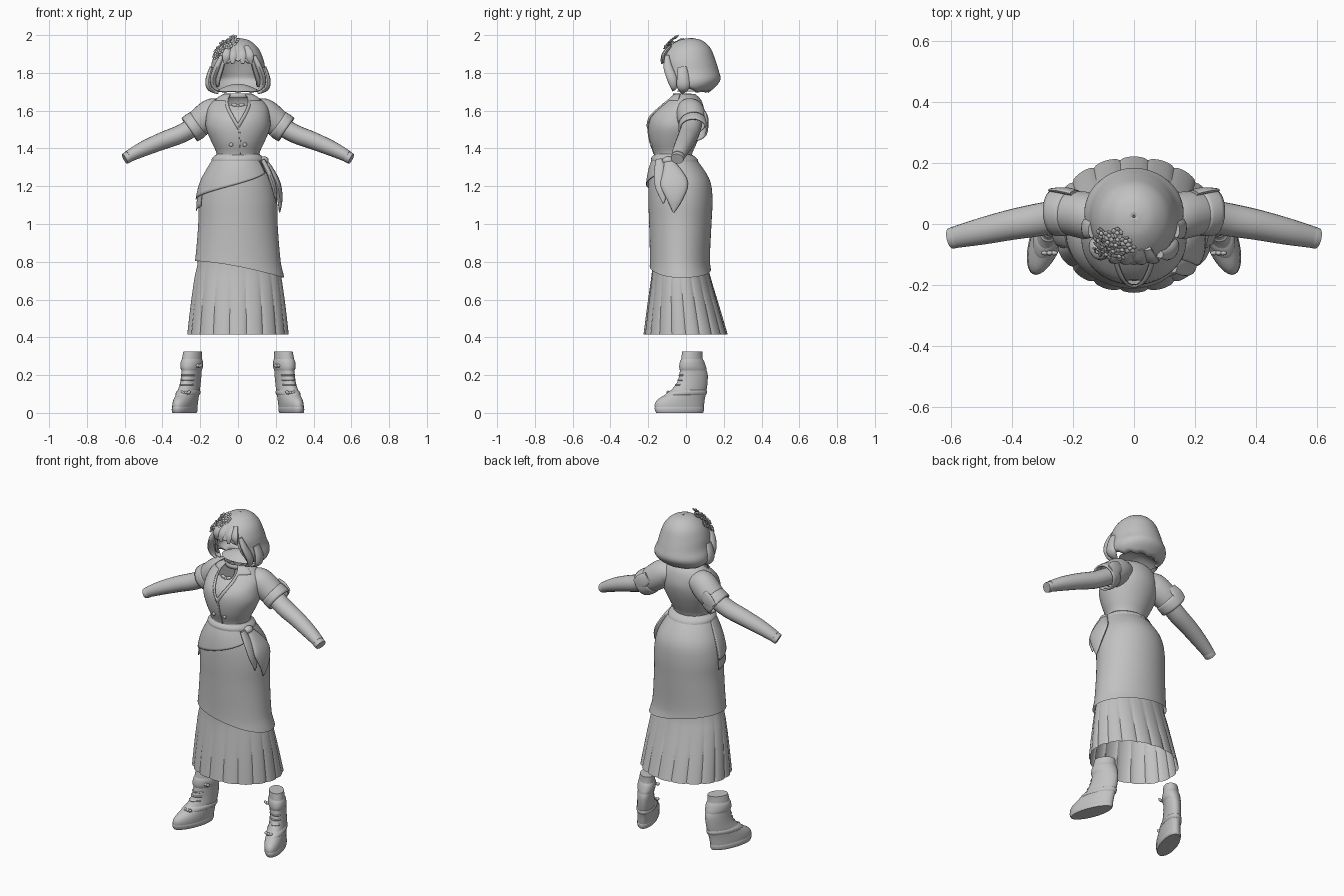
import bpy, bmesh, math, random
from mathutils import Vector, Matrix

if "Cube" in bpy.data.objects:
    bpy.data.objects.remove(bpy.data.objects["Cube"])

random.seed(4)
PI = math.pi
FRONT = 1.5 * PI
mat = bpy.data.materials.new("plain grey")
mat.diffuse_color = (0.54, 0.54, 0.54, 1)
mat.use_nodes = True
mat.node_tree.nodes["Principled BSDF"].inputs["Base Color"].default_value = mat.diffuse_color


def finish(name, bm, solid=0, mirror=False, angle=40):
    bmesh.ops.recalc_face_normals(bm, faces=bm.faces)
    me = bpy.data.meshes.new(name)
    bm.to_mesh(me)
    bm.free()
    me.materials.append(mat)
    me.shade_smooth()
    me.set_sharp_from_angle(angle=math.radians(angle))
    ob = bpy.data.objects.new(name, me)
    bpy.context.collection.objects.link(ob)
    if solid:
        m = ob.modifiers.new("thickness", 'SOLIDIFY')
        m.thickness, m.offset = solid, -1
    if mirror:
        ob.modifiers.new("mirror", 'MIRROR')
    return ob


def sheet(name, f, nu, nv, closed=True, caps=(False, False), **kw):
    """Surface f(u, v) with u around and v along."""
    bm = bmesh.new()
    n = nu if closed else nu + 1
    rows = [[bm.verts.new(f(i / nu, j / nv)) for i in range(n)] for j in range(nv + 1)]
    for a, b in zip(rows, rows[1:]):
        for i in range(nu):
            k = (i + 1) % n
            bm.faces.new((a[i], a[k], b[k], b[i]))
    for use, row in zip(caps, (rows[0], rows[-1])):
        if use:
            bm.faces.new(row)
    return finish(name, bm, **kw)


def spline(rows, t):
    """Smooth value through evenly indexed rows."""
    n = len(rows) - 1
    i = min(int(t * n), n - 1)
    s = t * n - i
    p = [Vector(rows[max(0, min(n, i + k))]) for k in (-1, 0, 1, 2)]
    return p[1] + 0.5 * s * (p[2] - p[0] + s * (2 * p[0] - 5 * p[1] + 4 * p[2] - p[3]
                             + s * (3 * (p[1] - p[2]) + p[3] - p[0])))


def around(table, z, th, off=0.0):
    """Point on an oval body given by rows (z, half width, front y, back y)."""
    for a, b in zip(table, table[1:]):
        if (a[0] - z) * (b[0] - z) <= 0:
            break
    s = max(0, min(1, (z - a[0]) / (b[0] - a[0])))
    hw, yf, yb = (a[k] + s * (b[k] - a[k]) for k in (1, 2, 3))
    return Vector(((hw + off) * math.cos(th),
                   (yf + yb) / 2 + ((yb - yf) / 2 + off) * math.sin(th), z))


def dense(rows, n=40):
    return [tuple(spline(rows, i / n)) for i in range(n + 1)]


def tube(name, pts, side=(0, 1, 0), nu=20, nv=16, caps=(True, True), **kw):
    """Tube along (x, y, z, radius along side, other radius)."""
    def f(u, v):
        p = spline(pts, v)
        t = Vector(spline(pts, min(1, v + .02))[:3]) - Vector(spline(pts, max(0, v - .02))[:3])
        t.normalize()
        n1 = Vector(side) - t * t.dot(Vector(side))
        n1.normalize()
        return (Vector(p[:3]) + n1 * p[3] * math.cos(2 * PI * u)
                + t.cross(n1) * p[4] * math.sin(2 * PI * u))
    return sheet(name, f, nu, nv, caps=caps, **kw)


def blobs(name, items, **kw):
    """Group of small ellipsoids (centre, scale, rotation matrix)."""
    bm = bmesh.new()
    for c, s, r in items:
        m = Matrix.Translation(c) @ r.to_4x4() @ Matrix.Diagonal((*s, 1))
        bmesh.ops.create_icosphere(bm, subdivisions=2, radius=1, matrix=m)
    return finish(name, bm, **kw)


# Skirt: panelled lower skirt, wrapped overskirt, diagonal hip wrap
SKIRT = dense([(1.37, .113, -.165, .025), (1.30, .152, -.187, .085), (1.22, .188, -.196, .128),
               (1.12, .204, -.196, .137), (1.0, .205, -.190, .13), (.8, .218, -.182, .118),
               (.72, .234, -.187, .133), (.57, .253, -.205, .175), (.415, .268, -.222, .218)])


def pleats(u, v):
    z = .86 + v * (.415 - .86)
    return around(SKIRT, z, 2 * PI * u, -.006 + .009 * v * abs(math.sin(9 * 2 * PI * u)) ** .5)


sheet("pleated_skirt", pleats, 144, 10, angle=25)


def overskirt(u, v):
    th = 2 * PI * u
    hem = .76 - .045 * math.cos(th) + .015 * max(0, math.cos(th - FRONT)) ** 2
    return around(SKIRT, 1.37 + v * (hem - 1.37), th, .002 + .008 * v * v)


sheet("overskirt", overskirt, 64, 24)


def hip_wrap(drop, off):
    def f(u, v):
        th = PI * (.96 + .84 * u)
        hem = 1.13 - drop + .14 * u ** 1.2
        return around(SKIRT, 1.36 + v * (hem - 1.36), th, .005 + v * (off + .01 * (1 - u)))
    return f


sheet("hip_wrap_outer", hip_wrap(0, .007), 32, 12, closed=False, solid=.004)
inner_wrap = hip_wrap(.06, .002)
sheet("hip_wrap_inner", lambda u, v: inner_wrap(u * .22, v), 10, 12, closed=False, solid=.003)

# Belt and hanging sash
sheet("belt", lambda u, v: around(SKIRT, 1.365 - .035 * v, 2 * PI * u,
                                  .005 + .007 * math.sin(PI * v)), 48, 5)
tube("sash_tail_long", [(.14, -.095, 1.34, .02, .012), (.175, -.075, 1.28, .05, .018),
                        (.207, -.062, 1.21, .073, .02), (.222, -.06, 1.13, .042, .014),
                        (.22, -.066, 1.06, .003, .003)], nv=12)
tube("sash_tail_short", [(.13, -.14, 1.34, .02, .012), (.165, -.135, 1.27, .035, .014),
                         (.192, -.125, 1.19, .036, .013), (.203, -.12, 1.11, .003, .003)], nv=10)
blobs("sash_knot", [(Vector((.138, -.095, 1.335)), (.025, .033, .024), Matrix.Identity(3))])

# Blouse with open V neck
BODICE = dense([(1.35, .114, -.165, .028), (1.38, .115, -.172, .035), (1.44, .143, -.192, .062),
                (1.51, .17, -.2, .088), (1.57, .168, -.188, .1), (1.625, .155, -.135, .092),
                (1.665, .115, -.09, .075), (1.69, .07, -.062, .045)])


def neckline(th):
    return min(1.688, 1.53 + .3 * abs(th - FRONT))


def turn(u):
    return PI / 2 + 2 * PI * u


sheet("blouse", lambda u, v: around(BODICE, 1.35 + v * (neckline(turn(u)) - 1.35), turn(u)), 72, 22)


def lapel(u, v):
    th = FRONT + (u - .5) * 2.4
    return around(BODICE, neckline(th) + .003 - .036 * v, th,
                  .003 + .006 * math.sin(PI * min(1, v + .15)))


sheet("collar", lapel, 48, 5, closed=False, solid=.006)
sheet("blouse_front_overlap", lambda u, v: around(
    BODICE, 1.37 + .16 * v, FRONT + .12 - .10 * v + .05 * (u - .5), .004), 3, 10,
    closed=False, solid=.004)
blobs("blouse_buttons", [(around(BODICE, 1.42, FRONT + d, .003), (.011, .007, .011),
                          Matrix.Identity(3)) for d in (-.27, .27)])

# Inner top visible in the V neck
sheet("inner_top", lambda u, v: around(BODICE, 1.5 + .13 * v, FRONT + (u - .5) * 1.3, -.014),
      16, 6, closed=False)

# Choker with small bow and pendant
sheet("choker", lambda u, v: Vector((.063 * math.cos(2 * PI * u),
                                     -.02 + .05 * math.sin(2 * PI * u), 1.666 + .026 * v)),
      32, 2, solid=.008)
blobs("neck_bow", [(Vector((x, -.116, z)), s, Matrix.Rotation(r, 3, 'Y')) for x, z, s, r in
                   ((-.018, 1.63, (.018, .009, .011), .3), (.018, 1.63, (.018, .009, .011), -.3),
                    (0, 1.624, (.01, .011, .01), 0), (-.01, 1.602, (.007, .006, .02), .3),
                    (.01, 1.604, (.007, .006, .018), -.3))])

# Arms, sleeves and cuffs
tube("arm", [(.2, .035, 1.535, .052, .05), (.3, .016, 1.478, .054, .049), (.4, -.002, 1.44, .05, .046),
             (.5, -.024, 1.398, .044, .04), (.58, -.042, 1.358, .036, .031)], mirror=True)
tube("wrist_band", [(.565, -.039, 1.364, .033, .028), (.583, -.043, 1.354, .036, .031),
                    (.6, -.047, 1.345, .034, .029)], nv=4, mirror=True)
tube("sleeve", [(.085, .015, 1.6, .066, .06), (.13, .022, 1.59, .076, .077), (.18, .032, 1.555, .076, .077),
                (.235, .037, 1.512, .068, .068)], caps=(True, False), nu=28, mirror=True)
tube("sleeve_cuff", [(.208, .037, 1.533, .075, .074), (.232, .039, 1.516, .079, .077),
                     (.257, .038, 1.499, .078, .074)], caps=(False, False), nu=28, nv=4,
     solid=.01, mirror=True)
tube("sleeve_back_flap", [(.19, .1, 1.575, .01, .03), (.225, .109, 1.545, .011, .04),
                          (.262, .111, 1.515, .007, .03)], nv=6, mirror=True)

# Bobbed hair: hollow shell with an open face
HAIR = dense([(1.985, .004, .02, .028), (1.972, .06, -.04, .085), (1.93, .108, -.1, .13),
              (1.87, .135, -.132, .155), (1.81, .147, -.13, .174), (1.765, .162, -.11, .183),
              (1.725, .155, -.085, .155), (1.69, .112, -.05, .112)])


def hair(u, v):
    th = turn(u)
    d = abs(th - FRONT)
    k = max(0, min(1, (d - .54) / .16))
    fringe = 1.848 + .022 * abs(math.sin(d * 6 + .6))
    low = 1.722 - .028 * max(0, min(1, (d - 1.2) / .6)) + .006 * abs(math.sin(d * 5))
    hem = fringe + k * (low - fringe)
    return around(HAIR, 1.985 + (hem - 1.985) * v ** 1.5, th)


sheet("hair_bob", hair, 112, 26, solid=.012, angle=50)
# Underside closing the bottom of the hair
sheet("hair_underside", lambda u, v: Vector((.122 * (1 - v) * math.cos(2 * PI * u),
                                             .036 + .085 * (1 - v) * math.sin(2 * PI * u),
                                             1.702 + .04 * math.sin(v * PI / 2))), 32, 6)
tube("side_lock", [(.085, -.1, 1.89, .012, .012), (.112, -.095, 1.83, .024, .016),
                   (.132, -.075, 1.77, .026, .016), (.125, -.065, 1.725, .018, .013),
                   (.1, -.07, 1.705, .003, .003)], nu=12, mirror=True)
tube("hair_flip", [(.138, -.02, 1.83, .025, .012), (.155, -.015, 1.765, .034, .017),
                   (.148, -.015, 1.72, .032, .016), (.105, -.02, 1.692, .006, .006)], nu=12, mirror=True)
for i, x in enumerate((-.06, -.025, .022, .06)):
    tube(f"fringe_strand_{i + 1}", [(x * .7, -.08, 1.94, .008, .015), (x, -.118, 1.895, .012, .024),
                                    (x * 1.15, -.138 + abs(x) * .4, 1.848, .004, .008)], nu=10, nv=8)

# Flower cluster on the side of the head
petals, leaves = [], []
for k in range(15):
    a, r = k * 2.4, math.sqrt((k + .5) / 15)
    x, y = -.066 + .058 * r * math.cos(a), -.045 + .045 * r * math.sin(a)
    z = 1.93 + .75 * (x + .066) + .5 * (y + .045) + random.uniform(-.004, .018)
    base = Vector((x, y - .018, z))
    out = (base - Vector((0, .03, 1.84))).normalized()
    base += out * .004
    q = out.to_track_quat('Z', 'Y').to_matrix()
    petals.append((base + out * .006, (.008, .008, .008), q))
    for j in range(5):
        m = q @ Matrix.Rotation(j * PI * .4 + k, 3, 'Z') @ Matrix.Rotation(-.4, 3, 'Y')
        petals.append((base + m @ Vector((.012, 0, 0)), (.012, .01, .004), m))
    if k > 10:
        m = q @ Matrix.Rotation(k * 1.3, 3, 'Z')
        leaves.append((base - out * .006 + m @ Vector((.012, 0, 0)), (.022, .011, .003), m))
blobs("hair_flowers", petals)
blobs("hair_flower_leaves", leaves)

# Boots, toes turned outward
BOOT = dense([(0, .052, -.158, .09), (.045, .055, -.166, .096), (.075, .054, -.145, .1),
              (.11, .052, -.09, .107), (.16, .049, -.048, .114), (.21, .049, -.034, .114),
              (.25, .05, -.03, .098), (.29, .05, -.025, .088), (.325, .046, -.02, .086)])


def boot_point(z, th, off=0.0):
    p = around(BOOT, z, th, off)
    p.x += .25 - .3 * p.y + .023 * (1 - z / .33)
    return p


sheet("boot", lambda u, v: boot_point(.325 * v, 2 * PI * u), 32, 26, caps=(True, True), mirror=True)


def boot_band(name, z0, z1, off):
    sheet(name, lambda u, v: boot_point(z0 + (z1 - z0) * v, 2 * PI * u, off * math.sin(PI * v) ** .5),
          32, 6, mirror=True)


boot_band("boot_sole", .001, .03, .003)
boot_band("boot_cuff", .225, .285, .006)
boot_band("boot_strap", .095, .12, .005)
bows = []
for z, th in ((.25, FRONT - .9), (.108, FRONT - .3)):
    for dx, r in ((-.014, .5), (.014, -.5), (0, 0)):
        c = boot_point(z, th, .007) + Vector((dx, 0, 0))
        bows.append((c, (.014, .008, .009), Matrix.Rotation(r, 3, 'Y')))
blobs("boot_bows", bows, mirror=True)
for i, z in enumerate((.145, .17, .195)):
    sheet(f"boot_lace_{i + 1}", lambda u, v: boot_point(z + .008 * v, FRONT + (u - .5) * 1.6,
                                                        .004 * math.sin(PI * v)),
          10, 4, closed=False, mirror=True)
